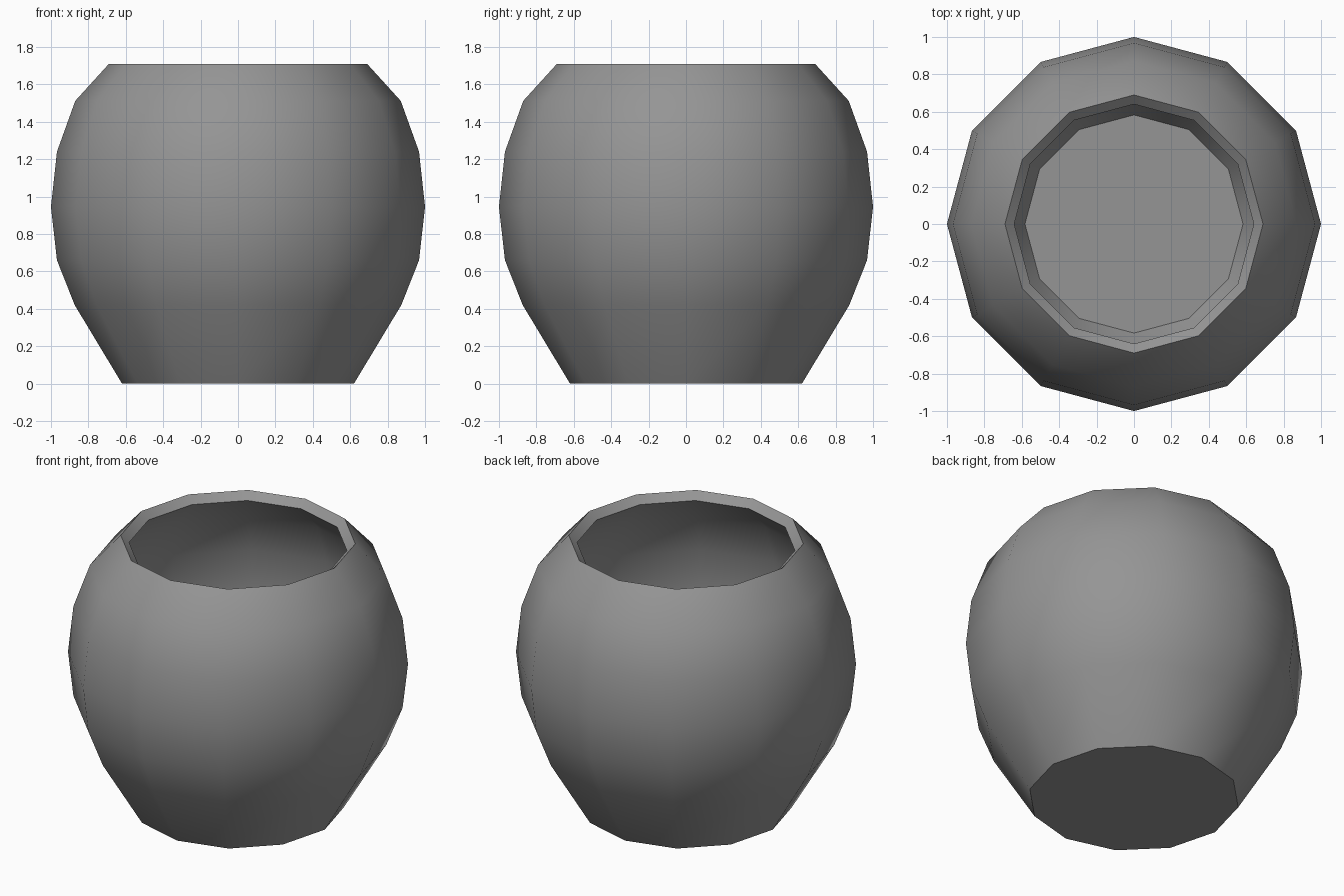
import bpy
import bmesh
from math import cos, sin, tau, radians

SIDES = 12

cube = bpy.data.objects.get("Cube")
if cube:
    bpy.data.objects.remove(cube, do_unlink=True)

# Plain grey clay
clay = bpy.data.materials.new("grey_clay")
clay.use_nodes = True
colour = (0.30, 0.30, 0.30, 1)
clay.diffuse_color = colour
bsdf = next(n for n in clay.node_tree.nodes if n.type == 'BSDF_PRINCIPLED')
bsdf.inputs["Base Color"].default_value = colour

# Outer wall of the pot: radius and height of each ring, base to lip
profile = [(0.62, 0), (0.873, 0.42), (0.968, 0.66), (1, 0.945),
           (0.968, 1.24), (0.87, 1.512), (0.69, 1.71)]

bm = bmesh.new()
rings = [[bm.verts.new((r * cos(tau * i / SIDES), r * sin(tau * i / SIDES), z))
          for i in range(SIDES)] for r, z in profile]
for low, high in zip(rings, rings[1:]):
    for i in range(SIDES):
        j = (i + 1) % SIDES
        bm.faces.new((low[i], low[j], high[j], high[i]))
bm.faces.new(rings[0][::-1])

mesh = bpy.data.meshes.new("pot")
bm.to_mesh(mesh)
bm.free()
mesh.materials.append(clay)
pot = bpy.data.objects.new("pot", mesh)
bpy.context.collection.objects.link(pot)

# Wall thickness, growing inwards, gives the sloped lip and the inner floor
wall = pot.modifiers.new("wall", 'SOLIDIFY')
wall.thickness = 0.067
wall.offset = -1
bpy.ops.object.select_all(action='DESELECT')
pot.select_set(True)
bpy.context.view_layer.objects.active = pot
bpy.ops.object.modifier_apply(modifier=wall.name)

# Smooth body with crisp lip and base edges
bpy.ops.object.shade_smooth_by_angle(angle=radians(35))
